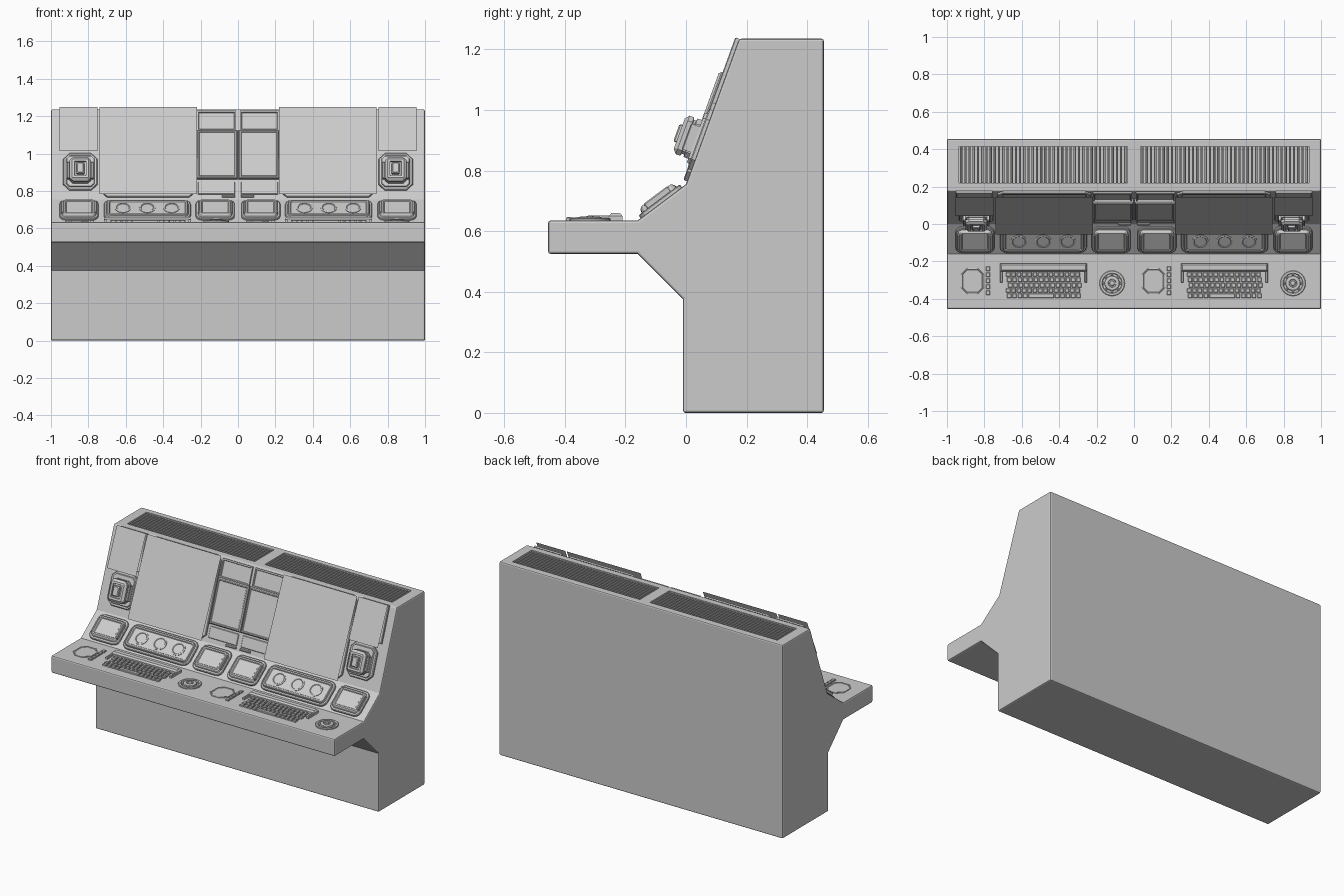
import bpy, bmesh, math
from mathutils import Matrix, Vector

if "Cube" in bpy.data.objects:
    bpy.data.objects.remove(bpy.data.objects["Cube"])


def frame(y, z, ty, tz):
    """Local frame on a sloped surface: x across, t up the slope, n outward."""
    t = Vector((0, ty, tz)).normalized()
    n = Vector((1, 0, 0)).cross(t)
    m = Matrix((Vector((1, 0, 0)), t, n)).transposed().to_4x4()
    m.translation = (0, y, z)
    return m


UPPER = frame(0, 0.755, 0.175, 0.48)
LOWER = frame(-0.16, 0.635, 0.16, 0.12)
DESK = frame(0, 0.635, 1, 0)
TOP = frame(0, 1.195, 1, 0)
SHEET = frame(-0.055, 0.785, 0.20, 0.465)


def up(z):
    return (z - 0.755) / 0.9395


def outline(w, h, r, segs):
    if r <= 0:
        return [(w/2, h/2), (-w/2, h/2), (-w/2, -h/2), (w/2, -h/2)]
    pts = []
    for q, (sx, sy) in enumerate(((1, 1), (-1, 1), (-1, -1), (1, -1))):
        for i in range(segs + 1):
            a = math.pi / 2 * (q + i / segs)
            pts.append((sx*(w/2 - r) + r*math.cos(a), sy*(h/2 - r) + r*math.sin(a)))
    return pts


def stack(bm, x, t, w, h, levels, r=0.0, segs=1):
    """Rounded plate whose outline steps through (inset, height) levels."""
    prev = None
    for inset, d in levels:
        rr = max(r - inset, 0.003) if r else 0
        loop = [bm.verts.new((x + a, t + b, d))
                for a, b in outline(w - 2*inset, h - 2*inset, rr, segs)]
        if prev:
            n = len(loop)
            for i in range(n):
                bm.faces.new((prev[i], prev[(i+1) % n], loop[(i+1) % n], loop[i]))
        prev = loop
    bm.faces.new(prev)


def finish(name, bm, m=Matrix()):
    bmesh.ops.remove_doubles(bm, verts=bm.verts, dist=1e-5)
    me = bpy.data.meshes.new(name)
    bm.to_mesh(me)
    bm.free()
    me.transform(m)
    ob = bpy.data.objects.new(name, me)
    bpy.context.collection.objects.link(ob)
    return ob


def part(name, m, *pieces):
    bm = bmesh.new()
    for p in pieces:
        stack(bm, *p)
    return finish(name, bm, m)


def box(x, t, w, h, d, c=0.003):
    return (x, t, w, h, [(0, -0.002), (0, d - c), (c, d)])


# Console body: extruded side profile with softened edges
profile = [(-0.01, 0), (0.455, 0), (0.455, 1.235), (0.175, 1.235), (0, 0.755),
           (-0.16, 0.635), (-0.455, 0.635), (-0.455, 0.525), (-0.16, 0.525), (-0.01, 0.375)]
bm = bmesh.new()
face = bm.faces.new([bm.verts.new((-1, y, z)) for y, z in profile])
ext = bmesh.ops.extrude_face_region(bm, geom=[face])
bmesh.ops.translate(bm, vec=(2, 0, 0), verts=[v for v in ext["geom"] if isinstance(v, bmesh.types.BMVert)])
bmesh.ops.recalc_face_normals(bm, faces=bm.faces)
body = finish("console_body", bm)
bev = body.modifiers.new("soft_edges", "BEVEL")
bev.width, bev.segments, bev.limit_method, bev.angle_limit = 0.008, 2, "ANGLE", math.radians(50)

# Vent pits cut into the top
bm = bmesh.new()
for s in (-1, 1):
    bmesh.ops.create_cube(bm, size=1, matrix=Matrix.Translation((s*0.485, 0.317, 1.235))
                          @ Matrix.Diagonal((0.90, 0.195, 0.08, 1)))
cutter = finish("vent_cutter", bm)
cutter.hide_render = True
cut = body.modifiers.new("vents", "BOOLEAN")
cut.object, cut.operation, cut.solver = cutter, "DIFFERENCE", "EXACT"
bpy.context.view_layer.objects.active = body
for mod in ("soft_edges", "vents"):
    bpy.ops.object.modifier_apply(modifier=mod)
bpy.data.objects.remove(cutter)

# Vent slats
for s, side in ((-1, "left"), (1, "right")):
    part("vent_slats_" + side, TOP,
         *[box(s*0.485 - 0.439 + i*0.0225, 0.317, 0.012, 0.195, 0.036) for i in range(40)])

screen = [(0, -0.002), (0, 0.009), (0.004, 0.012), (0.014, 0.012), (0.018, 0.024),
          (0.024, 0.030), (0.032, 0.030), (0.036, 0.025)]
dial_panel = [(0, -0.002), (0, 0.009), (0.004, 0.012), (0.013, 0.012), (0.016, 0.022),
              (0.020, 0.025), (0.028, 0.025), (0.032, 0.019)]

for s, side in ((-1, "left"), (1, "right")):
    # Large display and small outer display: backing plates on the slope
    a, b = up(0.765), up(1.235)
    part("large_display_frame_" + side, UPPER,
         (s*0.48, (a+b)/2, 0.50, b - a,
          [(0, -0.002), (0, 0.010), (0.004, 0.013), (0.025, 0.013), (0.03, 0.008)], 0.03, 1))
    a, b = up(1.02), up(1.235)
    part("outer_display_frame_" + side, UPPER,
         (s*0.853, (a+b)/2, 0.195, b - a, [(0, -0.002), (0, 0.010), (0.003, 0.013)]))

    # Thin floating display sheets in front of the slope
    part("large_display_sheet_" + side, SHEET, (s*0.48, 0.253, 0.52, 0.506, [(0, 0)]))
    part("outer_display_sheet_" + side, SHEET, (s*0.853, 0.378, 0.205, 0.256, [(0, 0)]))

    # Centre displays: small upper, raised lower, plain strip beneath
    part("centre_upper_display_" + side, UPPER,
         (s*0.115, up(1.172), 0.21, 0.115,
          [(0, -0.002), (0, 0.010), (0.004, 0.012), (0.008, 0.012), (0.011, 0.006)]))
    part("centre_lower_display_" + side, UPPER,
         (s*0.112, up(0.99), 0.218, 0.275,
          [(0, -0.002), (0, 0.016), (0.006, 0.024), (0.012, 0.024), (0.015, 0.020)]))
    part("centre_trim_" + side, UPPER, box(s*0.115, up(0.815), 0.20, 0.07, 0.005),
         box(s*0.05, up(0.77), 0.07, 0.012, 0.012))

    # Protruding lever block on a chamfered plate
    part("lever_unit_" + side, UPPER,
         (s*0.843, up(0.90), 0.185, 0.21,
          [(0, -0.002), (0, 0.010), (0.005, 0.014), (0.016, 0.014), (0.020, 0.022), (0.03, 0.022)], 0.035, 1),
         (s*0.843, up(0.895), 0.115, 0.135,
          [(0, 0.012), (0, 0.038), (0.008, 0.040), (0.008, 0.048), (0, 0.050), (0, 0.066),
           (0.014, 0.078), (0.026, 0.078), (0.028, 0.070), (0.036, 0.070), (0.037, 0.084),
           (0.042, 0.088)], 0.018, 1))
    part("lever_side_rails_" + side, UPPER,
         *[box(s*0.843 + k*0.064, up(0.895), 0.014, 0.09, 0.052) for k in (-1, 1)])

    # Lower slope: two small screens with side handles
    for x, label in ((0.85, "outer"), (0.122, "inner")):
        part(f"{label}_screen_{side}", LOWER, (s*x, 0.098, 0.208, 0.17, screen, 0.035, 3))
        part(f"{label}_screen_handles_{side}", LOWER,
             *[(s*x + k*0.087, 0.098, 0.012, 0.10,
                [(0, 0.008), (0, 0.028), (0.003, 0.032)], 0.004, 1) for k in (-1, 1)])

    # Lower slope: wide panel with three round dials
    part("dial_panel_" + side, LOWER, (s*0.485, 0.098, 0.465, 0.17, dial_panel, 0.04, 3))
    part("dials_" + side, LOWER,
         *[(s*0.485 + k*0.13, 0.098, 0.086, 0.086,
            [(0, 0.018), (0, 0.022), (0.004, 0.024), (0.008, 0.024), (0.011, 0.021)], 0.043, 6)
           for k in (-1, 0, 1)])

# Desk controls: the same set repeated for each operator
for dx, side in ((0, "left"), (0.967, "right")):
    part("touch_pad_" + side, DESK,
         (dx - 0.863, -0.305, 0.125, 0.14,
          [(0, -0.002), (0, 0.004), (0.003, 0.006), (0.008, 0.006), (0.011, 0.003)], 0.035, 1))
    part("button_column_" + side, DESK,
         *[box(dx - 0.78, -0.24 - i*0.032, 0.021, 0.025, 0.010) for i in range(5)])

    # Keyboard hood: wedge bar with side arms
    part("keyboard_hood_" + side, DESK,
         (dx - 0.483, -0.232, 0.465, 0.044, [(0, -0.002), (0, 0.015), (0.008, 0.025)]),
         *[(dx - 0.483 + k*0.226, -0.275, 0.013, 0.075, [(0, -0.002), (0, 0.012), (0.003, 0.016)])
           for k in (-1, 1)])

    # Staggered keys with a long bar in the front row
    keys = []
    for row in range(5):
        for i in range(14):
            if row == 4 and 4 <= i <= 8:
                continue
            keys.append(box(dx - 0.672 + i*0.0285 + (row % 3)*0.005, -0.27 - row*0.0285, 0.023, 0.023, 0.011))
    keys.append(box(dx - 0.496, -0.384, 0.137, 0.023, 0.011))
    part("keyboard_keys_" + side, DESK, *keys)

    # Rotary track ball
    part("track_ball_" + side, DESK,
         (dx - 0.117, -0.317, 0.136, 0.136,
          [(0, -0.002), (0, 0.005), (0.003, 0.008), (0.014, 0.008), (0.017, 0.003), (0.028, 0.003),
           (0.030, 0.010), (0.036, 0.013), (0.046, 0.013), (0.048, 0.008), (0.054, 0.008),
           (0.056, 0.014), (0.062, 0.016)], 0.068, 6))
    part("track_ball_studs_" + side, DESK,
         *[box(dx - 0.117 + 0.046*math.cos(a*math.pi/4), -0.317 + 0.046*math.sin(a*math.pi/4),
               0.012, 0.012, 0.009) for a in range(8)])
